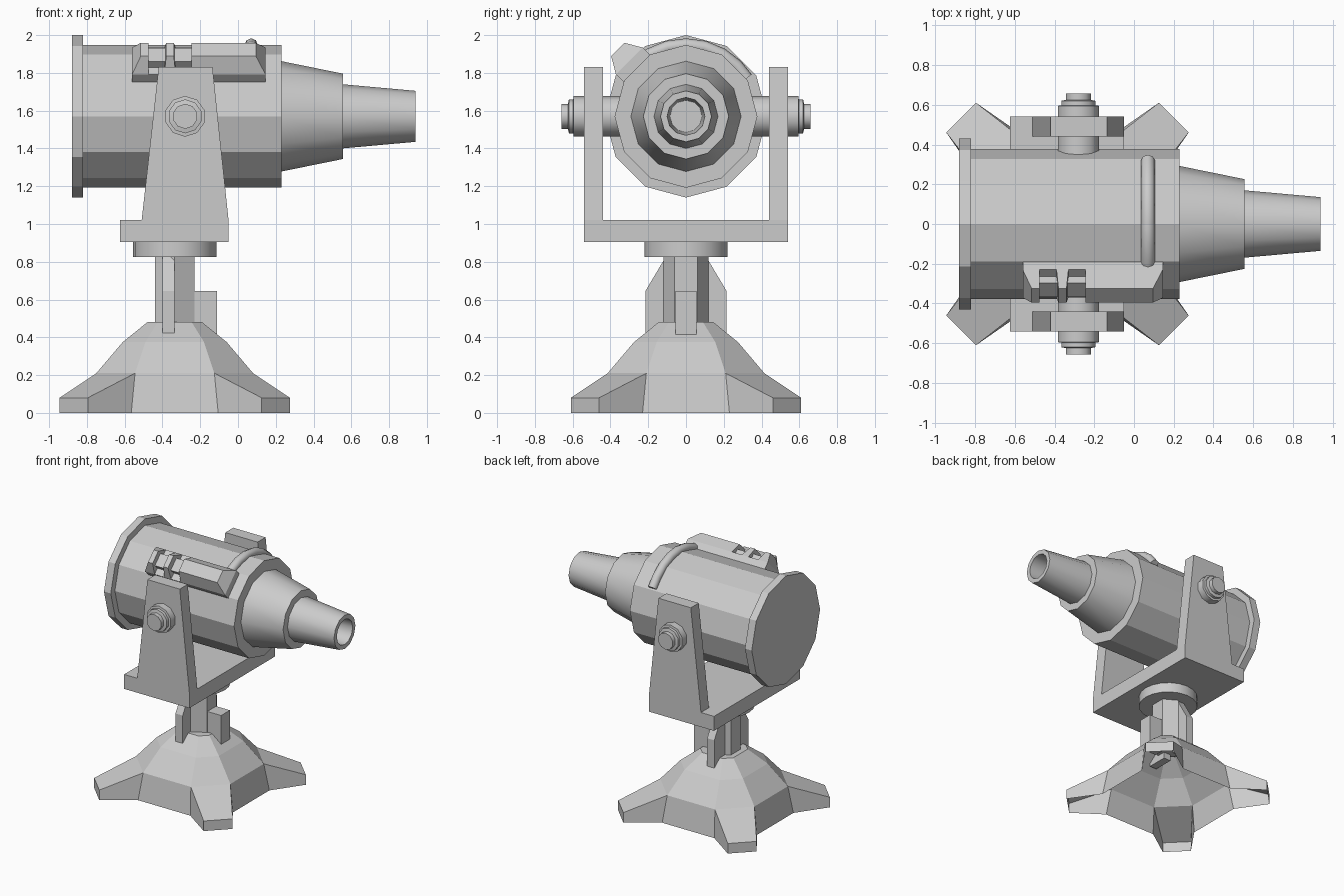
import bpy, bmesh, math
from mathutils import Matrix, Vector

if "Cube" in bpy.data.objects:
    bpy.data.objects.remove(bpy.data.objects["Cube"])

CX, AX_Z = -0.335, 1.57      # post centre, barrel axis height


def finish(name, bm, smooth=None):
    bmesh.ops.remove_doubles(bm, verts=bm.verts, dist=1e-5)
    bmesh.ops.recalc_face_normals(bm, faces=bm.faces)
    me = bpy.data.meshes.new(name)
    bm.to_mesh(me)
    bm.free()
    ob = bpy.data.objects.new(name, me)
    bpy.context.collection.objects.link(ob)
    if smooth:
        bpy.ops.object.select_all(action='DESELECT')
        bpy.context.view_layer.objects.active = ob
        ob.select_set(True)
        bpy.ops.object.shade_smooth_by_angle(angle=math.radians(smooth))
    return ob


def lathe(name, profile, n, place, smooth=None, phase=0.0):
    """Revolve (radius, height) points; place maps (u, v, h) to world. Ends are capped."""
    bm = bmesh.new()
    rings = []
    for r, h in profile:
        angs = [phase + 2 * math.pi * i / n for i in range(n)]
        rings.append([bm.verts.new(place(r * math.cos(a), r * math.sin(a), h)) for a in angs])
    for lo, hi in zip(rings, rings[1:]):
        for i in range(n):
            j = (i + 1) % n
            bm.faces.new((lo[i], lo[j], hi[j], hi[i]))
    bm.faces.new(rings[0])
    bm.faces.new(rings[-1])
    return finish(name, bm, smooth)


def prism(name, points, d0, d1, place):
    """Extrude a 2D outline from d0 to d1."""
    bm = bmesh.new()
    a = [bm.verts.new(place(u, v, d0)) for u, v in points]
    b = [bm.verts.new(place(u, v, d1)) for u, v in points]
    bm.faces.new(a)
    bm.faces.new(b)
    for i in range(len(a)):
        j = (i + 1) % len(a)
        bm.faces.new((a[i], a[j], b[j], b[i]))
    return finish(name, bm)


def along_x(u, v, h):
    return Vector((h, u, v + AX_Z))


def along_y(u, v, h):
    return Vector((u - 0.28, h, v + AX_Z))


def upright(u, v, h):
    return Vector((u + CX, v, h))


def xz(u, v, d):
    return Vector((u, d, v))


def yz(u, v, d):
    return Vector((d, u, v))


# Barrel: rear flange, faceted drum, tapered shoulder, hollow nozzle
lathe("rear_flange", [(0.43, -0.88), (0.43, -0.82)], 12, along_x)
lathe("drum", [(0.378, -0.82), (0.378, 0.23)], 12, along_x)
lathe("shoulder_cone", [(0.292, 0.23), (0.226, 0.555)], 12, along_x, 40)
lathe("nozzle", [(0.17, 0.55), (0.135, 0.94), (0.1, 0.94), (0.085, 0.62)], 12, along_x, 40)

# Stepped pivot pin through both arms
half = [(0.066, 0.658), (0.066, 0.625), (0.09, 0.62), (0.09, 0.597), (0.108, 0.595), (0.108, 0.3)]
lathe("pivot_pin", half + [(r, -h) for r, h in reversed(half)], 10, along_y, 40, math.pi / 2)

# Yoke: plate and two tapered arms
prism("yoke_plate", [(-0.625, 0.905), (-0.05, 0.905), (-0.05, 1.02), (-0.625, 1.02)], -0.54, 0.54, xz)
for side, s in (("front", -1), ("back", 1)):
    prism(side + "_arm", [(-0.51, 1.02), (-0.05, 1.02), (-0.135, 1.83), (-0.42, 1.83)],
          s * 0.44, s * 0.54, xz)
    # Sloped rib beside the post
    prism(side + "_rib", [(s * 0.05, 0.4), (s * 0.215, 0.4), (s * 0.215, 0.645), (s * 0.108, 0.825),
                          (s * 0.05, 0.825)], -0.4, -0.337, yz)

# Turntable, hexagonal post, square rib
lathe("turntable", [(0.22, 0.825), (0.22, 0.905)], 20, upright, 30)
lathe("post", [(0.12, 0.45), (0.12, 0.83)], 6, upright, None, math.pi / 6)
prism("side_rib", [(-0.26, 0.4), (-0.11, 0.4), (-0.11, 0.645), (-0.26, 0.645)], -0.055, 0.055, xz)

# Four-legged hollow base, built one quadrant at a time
bm = bmesh.new()
rows = [(0.145, 0.09, 0.48), (0.275, 0.155, 0.375), (0.415, 0.21, 0.21)]
for k in range(4):
    turn = Matrix.Translation((CX, 0, 0)) @ Matrix.Rotation(k * math.pi / 2, 4, 'Z')

    def face(*pts):
        bm.faces.new([bm.verts.new(turn @ Vector(p)) for p in pts])

    def flip(p):
        return (p[1], p[0], p[2])

    def low(p):
        return (p[0], -p[1], p[2])

    foot, toe, skirt = (0.61, 0.46, 0.08), (0.61, 0.46, 0), (0.45, 0.23, 0)
    for p, q in zip(rows, rows[1:]):
        face(p, flip(p), flip(q), q)
        face(p, q, low(q), low(p))
    knee = rows[-1]
    face(knee, flip(knee), flip(foot), foot)
    face(foot, flip(foot), flip(toe), toe)
    face(knee, foot, toe, skirt)
    face(*[flip(p) for p in (knee, foot, toe, skirt)])
    face(knee, skirt, low(skirt), low(knee))
bmesh.ops.remove_doubles(bm, verts=bm.verts, dist=1e-5)
bmesh.ops.holes_fill(bm, edges=[e for e in bm.edges if e.is_boundary
                                and all(v.co.z > 0.47 for v in e.verts)], sides=8)
finish("base", bm)


# Control rail on the sloping front facet (t across, n outward)
def on_facet(t, n, d):
    c = math.sqrt(0.5)
    return Vector((d, (t - n) * c, (t + n) * c + AX_Z))


prism("rail_base", [(-0.105, 0.34), (0.095, 0.34), (0.095, 0.42), (-0.105, 0.42)], -0.56, 0.145, on_facet)
prism("rail_core", [(-0.055, 0.41), (0.045, 0.41), (0.045, 0.465), (-0.055, 0.465)], -0.5, 0.0, on_facet)
for i, (x0, x1, b0, b1) in enumerate([(-0.56, -0.475, 0.045, 0), (-0.39, -0.33, 0.01, 0.01),
                                      (-0.245, 0.145, 0, 0.05)]):
    bm = bmesh.new()
    lo = [bm.verts.new(on_facet(t, 0.42, x)) for t, x in
          ((-0.105, x0), (0.095, x0), (0.095, x1), (-0.105, x1))]
    hi = [bm.verts.new(on_facet(t, 0.505, x)) for t, x in
          ((-0.055, x0 + b0), (0.045, x0 + b0), (0.045, x1 - b1), (-0.055, x1 - b1))]
    bm.faces.new(lo)
    bm.faces.new(hi)
    for a in range(4):
        b = (a + 1) % 4
        bm.faces.new((lo[a], lo[b], hi[b], hi[a]))
    finish("rail_block_%d" % (i + 1), bm)

# Hose bent over the top of the drum
cu = bpy.data.curves.new("hose", 'CURVE')
cu.dimensions = '3D'
cu.bevel_depth, cu.bevel_resolution, cu.use_fill_caps = 0.035, 2, True
sp = cu.splines.new('POLY')
path = [math.radians(a) for a in (-36, -30, -15, 0, 15, 30, 45, 58)]
sp.points.add(len(path) - 1)
for pt, a in zip(sp.points, path):
    pt.co = (0.07, 0.378 * math.sin(a), AX_Z + 0.378 * math.cos(a), 1)
bpy.context.collection.objects.link(bpy.data.objects.new("hose", cu))
